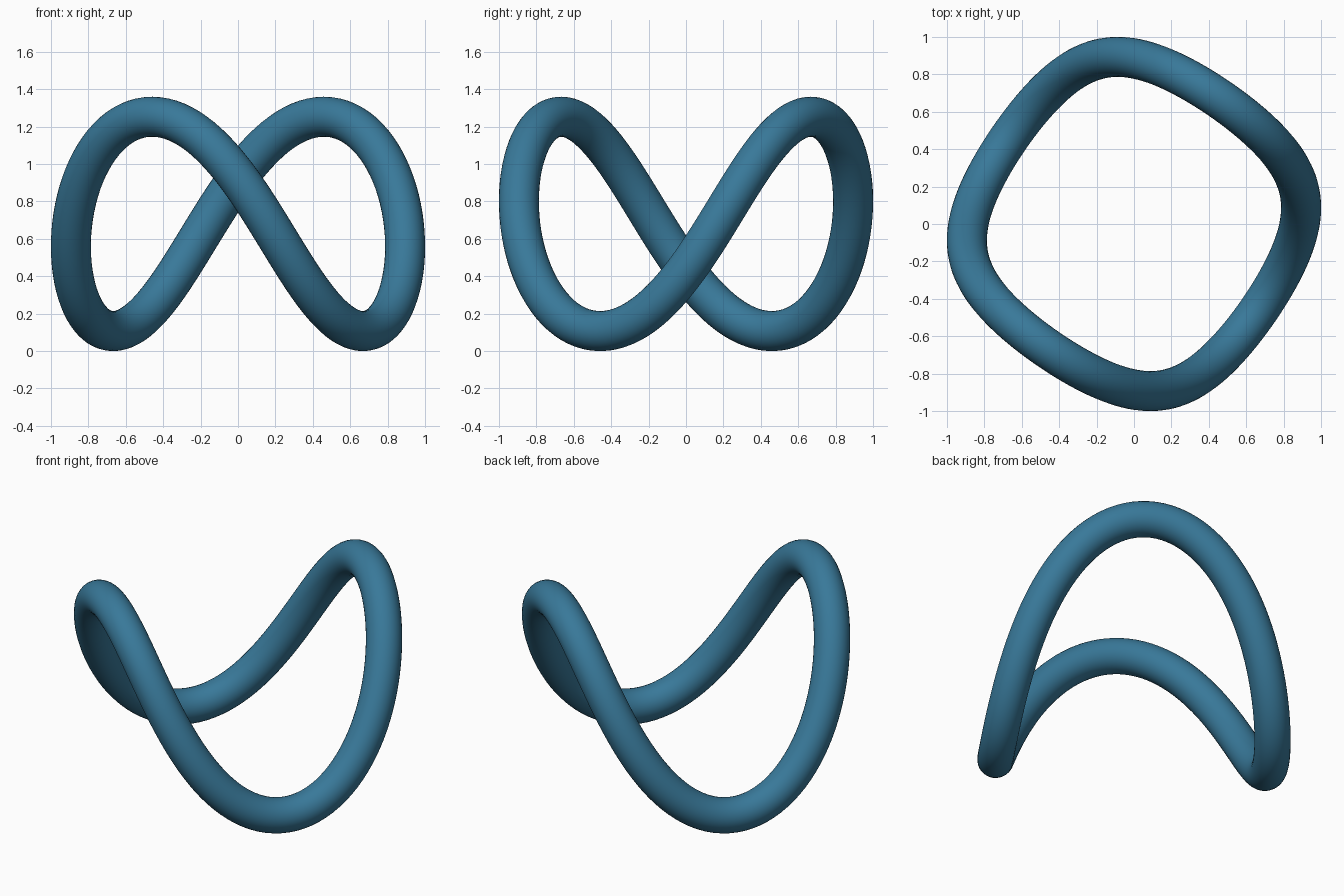
import bpy
from math import sin, cos, pi, radians

if "Cube" in bpy.data.objects:
    bpy.data.objects.remove(bpy.data.objects["Cube"])

TUBE = 0.107            # tube radius
A, B = 0.856, 0.0456    # main radius and rounded-square ripple
TURN = radians(10.5)    # rotation about z
MID, RISE = 0.68, 0.573 # mean height and wave height
N = 160


def saddle(t):
    return (A * cos(t + TURN) + B * cos(TURN - 3 * t),
            A * sin(t + TURN) + B * sin(TURN - 3 * t),
            MID + RISE * sin(2 * t))


# closed saddle-shaped path with a round section
curve = bpy.data.curves.new("wavy_ring", 'CURVE')
curve.dimensions = '3D'
curve.twist_mode = 'MINIMUM'
curve.bevel_depth = TUBE
curve.bevel_resolution = 14
path = curve.splines.new('POLY')
path.points.add(N - 1)
for i, p in enumerate(path.points):
    p.co = (*saddle(2 * pi * i / N), 1)
path.use_cyclic_u = True
path.use_smooth = True

ring = bpy.data.objects.new("wavy_ring", curve)
bpy.context.collection.objects.link(ring)

# blue finish
blue = bpy.data.materials.new("blue")
blue.diffuse_color = (0.04, 0.19, 0.32, 1)
blue.use_nodes = True
blue.node_tree.nodes["Principled BSDF"].inputs["Base Color"].default_value = blue.diffuse_color
curve.materials.append(blue)

# turn into a smooth mesh
bpy.context.view_layer.objects.active = ring
ring.select_set(True)
bpy.ops.object.convert(target='MESH')
bpy.ops.object.shade_smooth()
